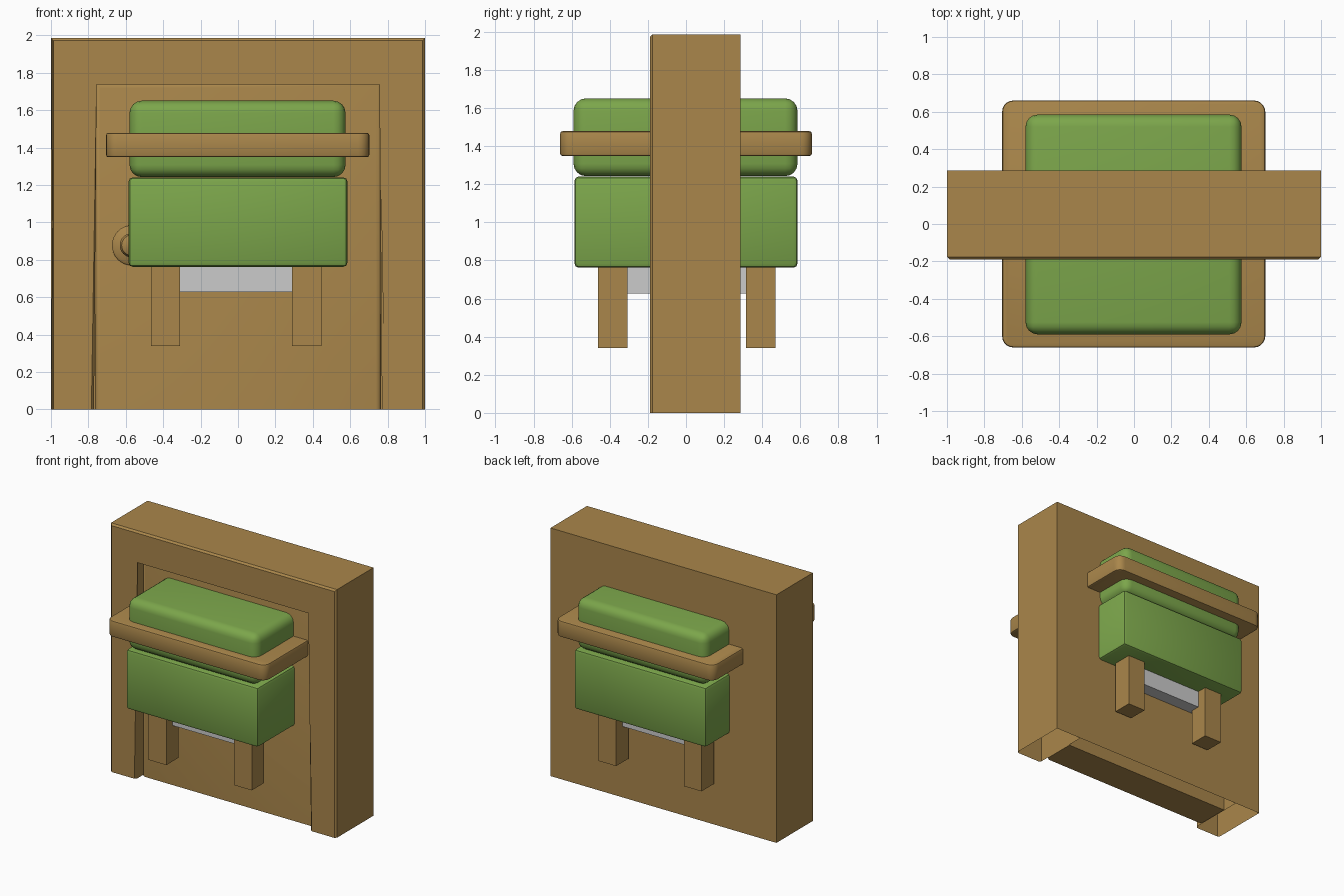
import bpy, bmesh, math
from mathutils import Matrix, Vector

if "Cube" in bpy.data.objects:
    bpy.data.objects.remove(bpy.data.objects["Cube"])


def material(name, color):
    m = bpy.data.materials.new(name)
    m.diffuse_color = color
    m.use_nodes = True
    m.node_tree.nodes["Principled BSDF"].inputs["Base Color"].default_value = m.diffuse_color
    return m


WOOD = material("wood", (0.40, 0.24, 0.07, 1))
GREEN = material("green_fabric", (0.20, 0.38, 0.07, 1))


def finish(bm, name, mat, smooth=True):
    bmesh.ops.recalc_face_normals(bm, faces=bm.faces)
    me = bpy.data.meshes.new(name)
    bm.to_mesh(me)
    bm.free()
    ob = bpy.data.objects.new(name, me)
    bpy.context.collection.objects.link(ob)
    if mat:
        me.materials.append(mat)
    if smooth:
        bpy.ops.object.select_all(action='DESELECT')
        ob.select_set(True)
        bpy.context.view_layer.objects.active = ob
        bpy.ops.object.shade_smooth_by_angle(angle=math.radians(35))
    return ob


def bevel(bm, test, width, segments):
    edges = [e for e in bm.edges if test(e)]
    bmesh.ops.bevel(bm, geom=edges, offset=width, segments=segments,
                    profile=0.5, affect='EDGES', clamp_overlap=True)


def box(lo, hi):
    lo, hi = Vector(lo), Vector(hi)
    bm = bmesh.new()
    bmesh.ops.create_cube(bm, size=1, matrix=Matrix.Translation((lo + hi) / 2)
                          @ Matrix.Diagonal((*(hi - lo), 1)))
    return bm


def is_vertical(e):
    d = e.verts[1].co - e.verts[0].co
    return abs(d.z) > 0.9 * d.length


# Door surround: hollow U-shaped shell, open underneath, closed at the back
F, B = -0.19, 0.285
outline = [(-1, 0), (-1, 1.985), (1, 1.985), (1, 0),
           (0.77, 0), (0.77, 1.75), (-0.77, 1.75), (-0.77, 0)]
bm = bmesh.new()
front = bm.faces.new([bm.verts.new((x, F, z)) for x, z in outline])
back = [bm.verts.new((x, B, z)) for x, z in outline]
fv = list(front.verts)
for i in range(8):
    j = (i + 1) % 8
    if i not in (3, 7):
        bm.faces.new((fv[i], fv[j], back[j], back[i]))
bm.faces.new([bm.verts.new((x, B, z)) for x, z in outline[:4]])
bevel(bm, lambda e: all(abs(v.co.y - F) < 1e-4 for v in e.verts)
      and max(v.co.z for v in e.verts) > 0.01, 0.014, 1)
finish(bm, "door_surround", WOOD, smooth=False)

# Door slab with rounded front edge
bm = box((-0.765, -0.12, 0), (0.765, 0.15, 1.745))
bevel(bm, lambda e: min(v.co.z for v in e.verts) > -1
      and max(v.co.z for v in e.verts) > 0.01
      and all(v.co.y < 0 for v in e.verts), 0.028, 3)
finish(bm, "door", WOOD)

# Door knob: lathed round the y axis
profile = [(0.107, -0.115), (0.107, -0.132), (0.095, -0.142), (0.06, -0.147),
           (0.034, -0.16), (0.03, -0.20), (0.055, -0.215), (0.065, -0.24),
           (0.055, -0.268), (0.03, -0.28), (0, -0.283)]
KX, KZ = -0.567, 0.877
bm = bmesh.new()
vs = [bm.verts.new((KX + r, y, KZ)) for r, y in profile]
es = [bm.edges.new(p) for p in zip(vs, vs[1:])]
bmesh.ops.spin(bm, geom=vs + es, cent=(KX, 0, KZ), axis=(0, 1, 0),
               angle=2 * math.pi, steps=32)
bmesh.ops.remove_doubles(bm, verts=bm.verts, dist=1e-4)
finish(bm, "door_knob", WOOD)

# Lower padded block
bm = box((-0.585, -0.585, 0.762), (0.585, 0.585, 1.24))
bevel(bm, lambda e: True, 0.022, 2)
finish(bm, "lower_block", GREEN)

# Upper cushion
bm = box((-0.58, -0.59, 1.242), (0.575, 0.585, 1.65))
bevel(bm, lambda e: True, 0.065, 4)
finish(bm, "cushion", GREEN)

# Wooden band round the cushion
bm = box((-0.705, -0.66, 1.348), (0.702, 0.66, 1.478))
bevel(bm, is_vertical, 0.06, 5)
bevel(bm, lambda e: abs(e.verts[0].co.z - e.verts[1].co.z) < 1e-4, 0.012, 2)
finish(bm, "cushion_band", WOOD)

# Grey base between the legs
finish(box((-0.388, -0.385, 0.627), (0.368, 0.39, 0.78)), "base", None, False)

# Four square legs
for sx, x in (("left", -0.388), ("right", 0.368)):
    for sy, y in (("front", -0.385), ("back", 0.392)):
        finish(box((x - 0.078, y - 0.078, 0.34), (x + 0.078, y + 0.078, 0.78)),
               f"{sy}_{sx}_leg", WOOD, False)
